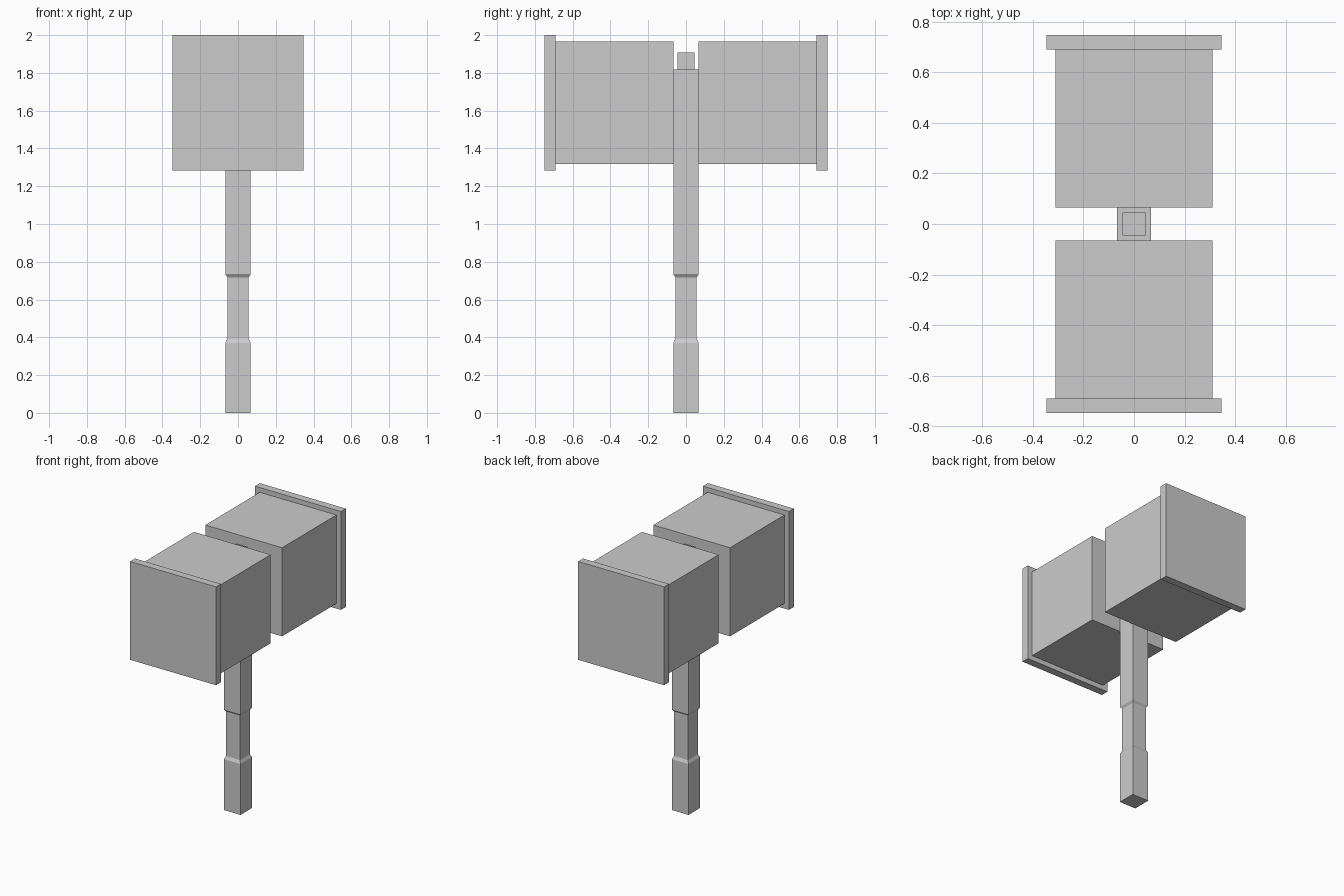
import bpy, bmesh

if "Cube" in bpy.data.objects:
    bpy.data.objects.remove(bpy.data.objects["Cube"])


def make_object(name, bm):
    bmesh.ops.recalc_face_normals(bm, faces=bm.faces[:])
    mesh = bpy.data.meshes.new(name)
    bm.to_mesh(mesh)
    bm.free()
    obj = bpy.data.objects.new(name, mesh)
    bpy.context.collection.objects.link(obj)
    return obj


def square_loft(name, profile):
    """Stack square rings given as (half width, z) and close both ends."""
    bm = bmesh.new()
    rings = [[bm.verts.new((sx * h, sy * h, z))
              for sx, sy in ((-1, -1), (1, -1), (1, 1), (-1, 1))]
             for h, z in profile]
    for low, high in zip(rings, rings[1:]):
        for i in range(4):
            j = (i + 1) % 4
            bm.faces.new((low[i], low[j], high[j], high[i]))
    bm.faces.new(rings[0][::-1])
    bm.faces.new(rings[-1])
    return make_object(name, bm)


def box(name, lo, hi):
    bm = bmesh.new()
    bmesh.ops.create_cube(bm, size=1)
    for v in bm.verts:
        v.co = [(a + b) / 2 + c * (b - a) for a, b, c in zip(lo, hi, v.co)]
    return make_object(name, bm)


# Square handle with a narrower grip and a stepped peg on top
square_loft("handle", [
    (0.067, 0.0), (0.067, 0.371), (0.056, 0.393), (0.056, 0.718),
    (0.067, 0.734), (0.067, 1.817), (0.045, 1.817), (0.045, 1.907)])

# Two head blocks, each with a wider striking plate
for side, s in (("front", -1), ("back", 1)):
    y0, y1, y2 = 0.066, 0.692, 0.748
    a, b = sorted((s * y0, s * y1))
    box(side + "_head_block", (-0.31, a, 1.318), (0.31, b, 1.965))
    a, b = sorted((s * y1, s * y2))
    box(side + "_striking_plate", (-0.347, a, 1.282), (0.347, b, 2.0))
